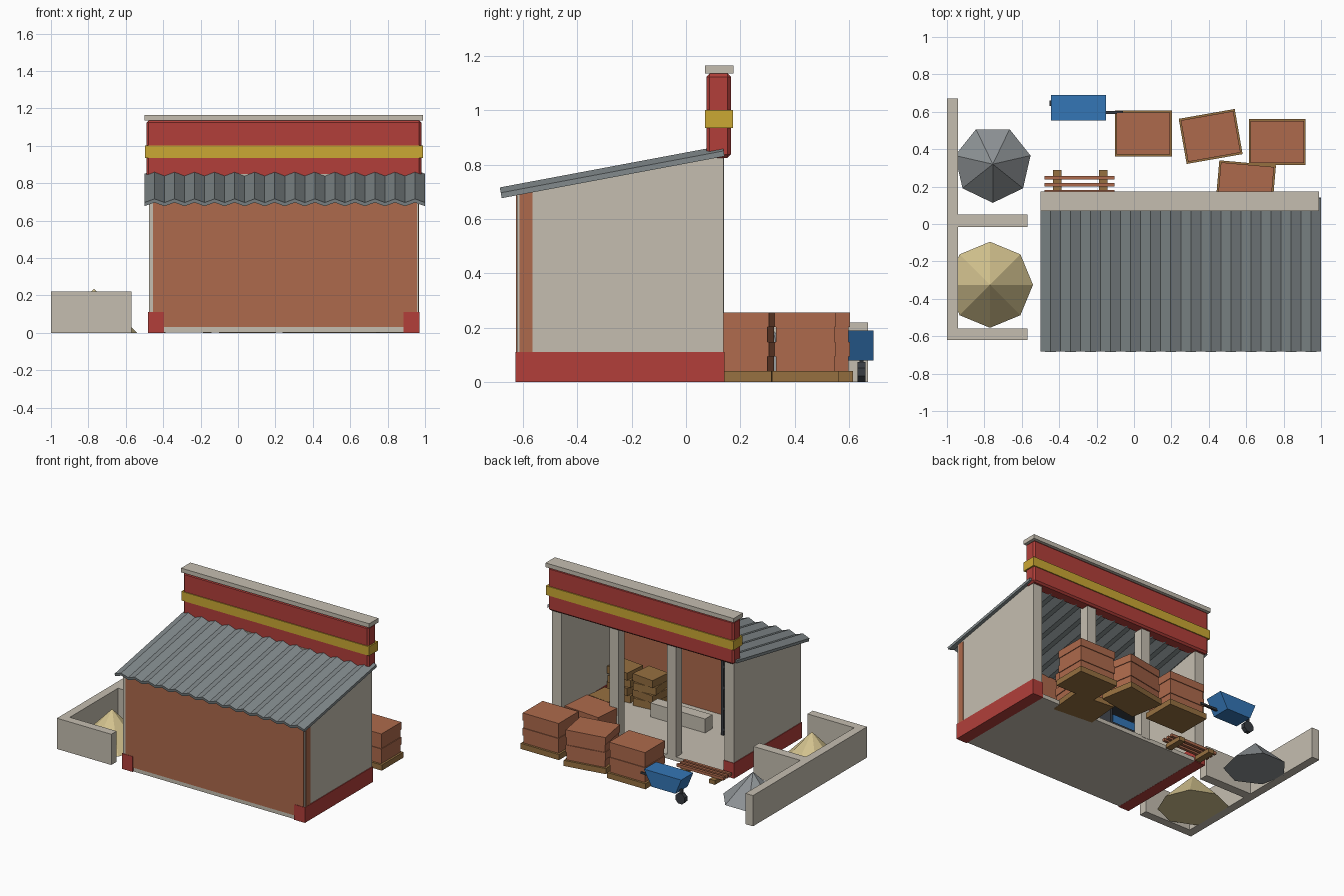
import bpy, math
from mathutils import Matrix, Vector

if "Cube" in bpy.data.objects:
    bpy.data.objects.remove(bpy.data.objects["Cube"])


def lin(c):
    c /= 255
    return c / 12.92 if c <= 0.04045 else ((c + 0.055) / 1.055) ** 2.4


def colour(name, r, g, b):
    m = bpy.data.materials.new(name)
    m.diffuse_color = (lin(r), lin(g), lin(b), 1)
    m.use_nodes = True
    m.node_tree.nodes["Principled BSDF"].inputs["Base Color"].default_value = m.diffuse_color
    return m


CREAM = colour("cream_plaster", 197, 190, 176)
BRICK = colour("brick_orange", 174, 106, 76)
RED = colour("sign_red", 178, 63, 58)
YELLOW = colour("stripe_yellow", 203, 168, 52)
ROOF = colour("roof_grey", 130, 138, 140)
WOOD = colour("wood_brown", 150, 112, 64)
SAND = colour("sand_tan", 212, 195, 143)
GRAVEL = colour("gravel_grey", 142, 147, 150)
BLUE = colour("barrow_blue", 52, 118, 182)
DARK = colour("dark_metal", 56, 60, 66)


def mesh(name, verts, faces, mat):
    me = bpy.data.meshes.new(name)
    me.from_pydata([tuple(v) for v in verts], [], faces)
    me.materials.append(mat)
    ob = bpy.data.objects.new(name, me)
    bpy.context.collection.objects.link(ob)
    return ob


def prism(name, a, b, mat):
    """Solid between two matching loops a and b (a counter-clockwise seen from outside)."""
    n = len(a)
    faces = [tuple(range(n)), tuple(range(2 * n - 1, n - 1, -1))]
    faces += [(i, i + n, (i + 1) % n + n, (i + 1) % n) for i in range(n)]
    return mesh(name, list(a) + list(b), faces, mat)


def box(name, x0, x1, y0, y1, z0, z1, mat, bevel=0):
    loop = [(x0, y0), (x1, y0), (x1, y1), (x0, y1)]
    ob = prism(name, [(x, y, z1) for x, y in loop], [(x, y, z0) for x, y in loop], mat)
    if bevel:
        mod = ob.modifiers.new("bevel", 'BEVEL')
        mod.width = bevel
        mod.segments = 1
    return ob


def block(name, cx, cy, w, d, z0, z1, mat, rot=0):
    """Box given by centre, size and turn about z."""
    ob = box(name, -w / 2, w / 2, -d / 2, d / 2, z0, z1, mat)
    ob.data.transform(Matrix.Translation((cx, cy, 0)) @ Matrix.Rotation(math.radians(rot), 4, 'Z'))
    return ob


def cone(name, cx, cy, r, h, sides, start, mat):
    ring = [(cx + r * math.cos(start + math.tau * i / sides),
             cy + r * math.sin(start + math.tau * i / sides), 0) for i in range(sides)]
    faces = [(i, (i + 1) % sides, sides) for i in range(sides)]
    faces.append(tuple(range(sides - 1, -1, -1)))
    return mesh(name, ring + [(cx, cy, h)], faces, mat)


# --- Building shell: slab, side walls with sloping tops, plinths, brick wall
box("floor_slab", -0.475, 0.965, -0.62, 0.138, 0.001, 0.03, CREAM)
side = [(-0.622, 0.002), (0.138, 0.002), (0.138, 0.845), (-0.622, 0.70)]
for name, x0, x1 in (("left", -0.475, -0.40), ("right", 0.89, 0.965)):
    prism(name + "_wall", [(x1, y, z) for y, z in side], [(x0, y, z) for y, z in side], CREAM)
    box(name + "_plinth", x0 - 0.005, x1 + 0.005, -0.628, 0.142, 0, 0.11, RED)
box("brick_wall", -0.455, 0.957, -0.625, -0.565, 0.03, 0.705, BRICK)
box("brick_wall_end", 0.95, 0.968, -0.612, -0.565, 0.11, 0.70, BRICK)
for i, x in enumerate((0.017, 0.473)):
    box(f"pillar_{i + 1}", x - 0.036, x + 0.036, 0.07, 0.14, 0.02, 0.85, CREAM)

# --- Corrugated roof sheet, zigzag section swept up the slope
PERIODS, PITCH = 14, math.atan2(0.154, 0.82)
along = Vector((0, math.cos(PITCH), math.sin(PITCH))) * 0.834
normal = Vector((0, -math.sin(PITCH), math.cos(PITCH)))


def roof_point(i, drop):
    x = -0.5 + 1.5 * i / (2 * PERIODS)
    return Vector((x, -0.685, 0.716)) - normal * (drop + (0.02 if i % 2 == 0 else 0))


count = 2 * PERIODS + 1
rv, rf = [], []
for i in range(count):
    lo, hi = roof_point(i, 0.02), roof_point(i, 0)
    rv += [lo, hi, hi + along, lo + along]
for i in range(count - 1):
    for k in range(4):
        a, b = 4 * i + k, 4 * i + (k + 1) % 4
        rf.append((a, a + 4, b + 4, b))
rf += [(0, 1, 2, 3), tuple(4 * (count - 1) + k for k in (3, 2, 1, 0))]
mesh("corrugated_roof", rv, rf, ROOF)

# --- Sign board with stripe and coping
box("sign_board", -0.49, 0.98, 0.075, 0.165, 0.825, 1.135, RED, 0.012)
box("sign_stripe", -0.497, 0.99, 0.069, 0.172, 0.935, 1.0, YELLOW)
box("sign_coping", -0.5, 0.99, 0.07, 0.175, 1.135, 1.165, CREAM)

# --- Storage bays with sand and gravel heaps
box("bay_back_wall", -1.0, -0.94, -0.62, 0.67, 0, 0.22, CREAM)
for name, y0, y1 in (("end", -0.62, -0.56), ("middle", -0.015, 0.05)):
    box(f"bay_{name}_wall", -0.941, -0.57, y0, y1, 0, 0.22, CREAM)
cone("sand_heap", -0.77, -0.325, 0.23, 0.235, 8, 0, SAND)
cone("gravel_heap", -0.755, 0.32, 0.207, 0.19, 7, -math.pi / 2, GRAVEL)

# --- Brick stacks on pallets
stacks = [(0.05, 0.483, 0), (0.41, 0.468, 10), (0.766, 0.438, 0), (0.597, 0.205, -5)]
for i, (x, y, rot) in enumerate(stacks):
    block(f"pallet_{i + 1}", x, y, 0.304, 0.245, 0, 0.04, WOOD, rot)
    for k in range(4):
        s = 0.01 * (k % 2)
        block(f"brick_layer_{i + 1}_{k + 1}", x, y, 0.275 + s, 0.215 + s,
              0.04 + 0.054 * k, 0.094 + 0.054 * k, BRICK, rot)

# --- Indoor goods: sack piles, counter, shelf rack
for i, (x, y, n) in enumerate(((0.588, -0.44, 4), (0.79, -0.44, 4), (0.77, -0.2, 2))):
    for k in range(n):
        block(f"sack_{i + 1}_{k + 1}", x, y, 0.17, 0.16, 0.03 + 0.055 * k, 0.083 + 0.055 * k,
              WOOD, 6 * (-1) ** k)
box("counter", 0.04, 0.473, -0.355, -0.273, 0.03, 0.13, CREAM)
for x in (-0.35, -0.08):
    box("rack_side", x, x + 0.02, -0.56, -0.31, 0.03, 0.56, DARK)
for k in range(4):
    z = 0.06 + 0.15 * k
    box(f"rack_shelf_{k + 1}", -0.33, -0.08, -0.56, -0.312, z, z + 0.02, DARK)
    if k < 3:
        box(f"rack_box_{k + 1}", -0.31, -0.1, -0.54, -0.33, z + 0.02, z + 0.09, BLUE)

# --- Rods lying on two timber bearers
for x in (-0.41, -0.165):
    box("rod_bearer", x - 0.023, x + 0.023, 0.15, 0.29, 0, 0.03, WOOD)
for i in range(3):
    y = 0.173 + 0.037 * i
    box(f"rod_{i + 1}", -0.478, -0.105, y - 0.01, y + 0.01, 0.03, 0.05, BRICK)

# --- Wheelbarrow: tapered tray, handle, wheel
tray = [(-0.40, 0.08), (-0.21, 0.08), (-0.15, 0.19), (-0.445, 0.19)]
prism("barrow_tray", [(x, 0.553, z) for x, z in tray], [(x, 0.69, z) for x, z in tray], BLUE)
box("barrow_handle", -0.25, -0.06, 0.588, 0.603, 0.10, 0.115, DARK)
rim = [(-0.415 + 0.04 * math.cos(math.tau * i / 8 + math.pi / 8),
        0.037 + 0.04 * math.sin(math.tau * i / 8 + math.pi / 8)) for i in range(8)]
prism("barrow_wheel", [(x, 0.63, z) for x, z in rim], [(x, 0.66, z) for x, z in rim], DARK)
box("barrow_fork", -0.425, -0.405, 0.638, 0.652, 0.06, 0.10, DARK)
